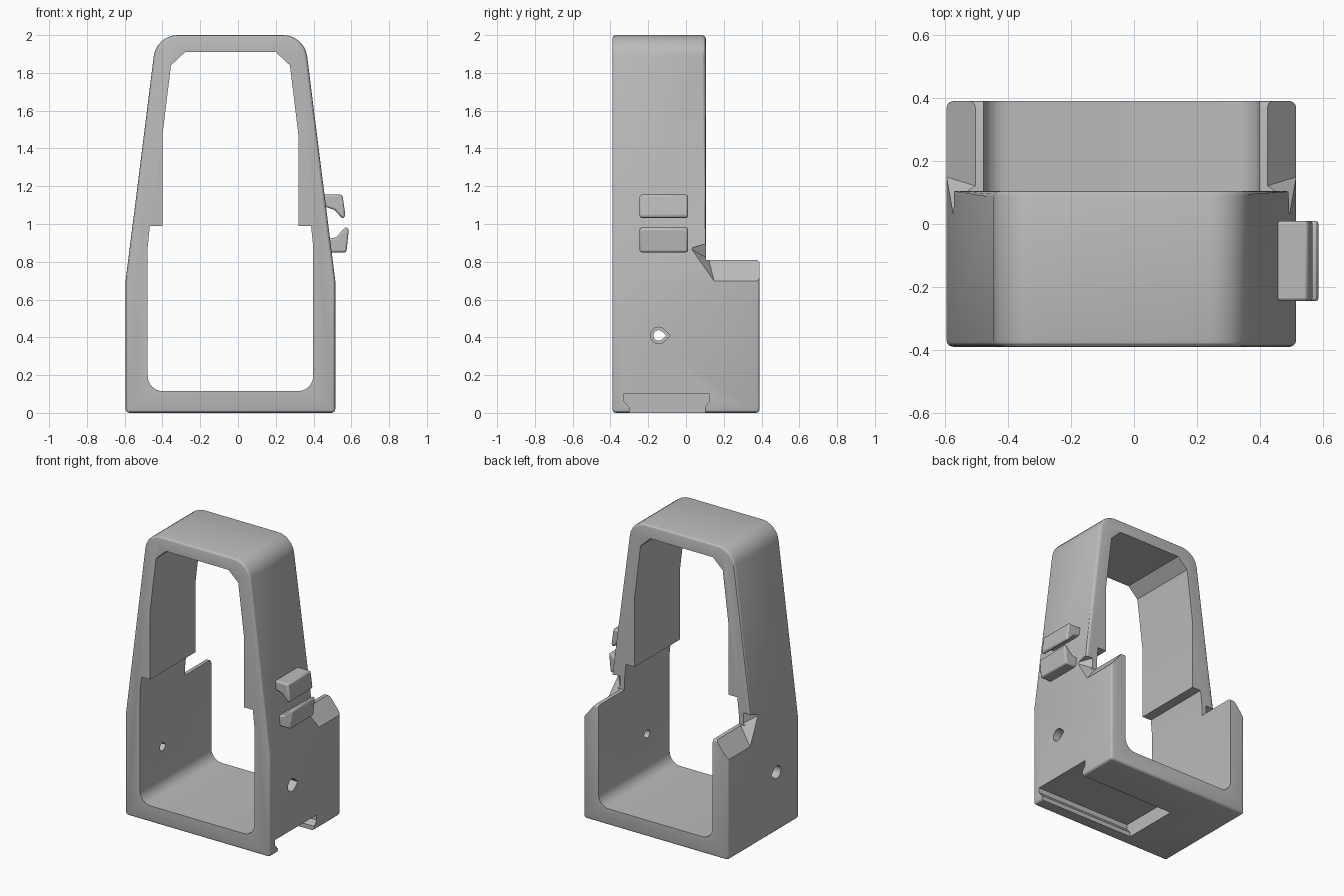
import bpy, bmesh
from mathutils import Vector
from math import cos, sin, pi

cube = bpy.data.objects.get("Cube")
if cube:
    bpy.data.objects.remove(cube, do_unlink=True)

grey = bpy.data.materials.new("plain grey")
grey.use_nodes = True
COLOUR = (0.5, 0.5, 0.5, 1)
grey.diffuse_color = COLOUR
grey.node_tree.nodes["Principled BSDF"].inputs["Base Color"].default_value = COLOUR

CX = -0.04                      # centre line of the frame
FRONT, MID, BACK = -0.39, 0.105, 0.39
SHELF = 0.81                    # top of the rear half


def make(name, bm):
    bmesh.ops.recalc_face_normals(bm, faces=bm.faces)
    mesh = bpy.data.meshes.new(name)
    bm.to_mesh(mesh)
    bm.free()
    mesh.materials.append(grey)
    obj = bpy.data.objects.new(name, mesh)
    bpy.context.collection.objects.link(obj)
    return obj


def prism(name, profile, lo, hi, axis="y"):
    """Extrude an (x, z) profile along y, or a (y, z) profile along x."""
    bm = bmesh.new()
    place = (lambda p, d: (p[0], d, p[1])) if axis == "y" else (lambda p, d: (d, p[0], p[1]))
    face = bm.faces.new([bm.verts.new(place(p, lo)) for p in profile])
    new = bmesh.ops.extrude_face_region(bm, geom=[face])["geom"]
    shift = Vector(place((0, 0), hi - lo))
    bmesh.ops.translate(bm, vec=shift, verts=[v for v in new if isinstance(v, bmesh.types.BMVert)])
    return make(name, bm)


def rounded(points, radii, steps=6):
    """Replace each corner that has a radius with a smooth curve."""
    out = []
    for i, (p, r) in enumerate(zip(points, radii)):
        p = Vector(p)
        if not r:
            out.append(p)
            continue
        a = p + (Vector(points[i - 1]) - p).normalized() * r
        b = p + (Vector(points[(i + 1) % len(points)]) - p).normalized() * r
        for k in range(steps + 1):
            # quarter ellipse between the two tangent points
            t = k / steps * pi / 2
            out.append(p + (a - p) * (1 - sin(t)) + (b - p) * (1 - cos(t)))
    return out


def mirrored(half):
    """Complete a right-hand half profile about the centre line."""
    right = [(CX + x, z) for x, z in half]
    return right + [(CX - x, z) for x, z in reversed(half)]


def cut(obj, cutter):
    mod = obj.modifiers.new("cut", "BOOLEAN")
    mod.operation, mod.solver, mod.object = "DIFFERENCE", "EXACT", cutter
    bpy.ops.object.select_all(action="DESELECT")
    bpy.context.view_layer.objects.active = obj
    obj.select_set(True)
    bpy.ops.object.modifier_apply(modifier=mod.name)
    bpy.data.objects.remove(cutter, do_unlink=True)


def smooth(obj):
    bpy.ops.object.select_all(action="DESELECT")
    bpy.context.view_layer.objects.active = obj
    obj.select_set(True)
    bpy.ops.object.shade_smooth_by_angle(angle=0.5)


# Outer block of the frame, with the upper rear removed
outer_half = [(0.555, 0), (0.555, 0.7), (0.392, 2)]
outer = rounded(mirrored(outer_half), [0, 0, 0.11, 0.11, 0, 0])
frame = prism("frame", outer, FRONT, BACK)
step = [(-1, SHELF), (1, SHELF), (1, 3), (-1, 3)]
cut(frame, prism("step_cutter", step, MID, 1))

# Soften the outer rims
bm = bmesh.new()
bm.from_mesh(frame.data)
rims = []
for e in bm.edges:
    a, b = (v.co for v in e.verts)
    flat = abs(a.y - b.y) < 0.001
    on_floor = max(a.z, b.z) < 0.001
    if (flat or on_floor) and e.is_convex and e.calc_face_angle(0) > 1:
        rims.append(e)
bmesh.ops.bevel(bm, geom=rims, offset=0.02, segments=3, profile=0.5, affect="EDGES")
bm.to_mesh(frame.data)
bm.free()

# Opening through the frame, with a ledge on each side
inner_half = [(0.438, 0.115), (0.438, 0.88), (0.427, 0.99), (0.36, 0.99),
              (0.36, 1.47), (0.315, 1.84), (0.24, 1.91)]
opening = rounded(mirrored(inner_half), [0.08] + [0] * 12 + [0.08])
cut(frame, prism("opening_cutter", opening, -1, 1))

# Sloped shoulders on the rear walls
shoulder = [(0.557, 0.15, 0.695), (0.545, 0.02, 0.87), (0.475, 0.107, 0.87),
            (0.557, 0.45, 0.695), (0.46, 0.45, 0.815), (0.46, 0.12, 0.815),
            (0.7, 0.02, 0.87), (0.7, 0.45, 0.9), (0.7, 0.45, 0.695),
            (0.7, 0.15, 0.695), (0.46, 0.45, 0.9), (0.46, 0.12, 0.9)]
for side in (1, -1):
    bm = bmesh.new()
    for x, y, z in shoulder:
        bm.verts.new((CX + side * x, y, z))
    bmesh.ops.convex_hull(bm, input=bm.verts[:])
    cut(frame, make("shoulder_cutter", bm))


# Teardrop screw holes, wider on the outside
def teardrop(r):
    arc = [pi / 4 + k * pi / 8 for k in range(13)]
    ring = [(-0.145 + r * cos(a), 0.41 + r * sin(a)) for a in arc]
    return ring + [(-0.145 + r * 1.42, 0.41)]


cut(frame, prism("hole_cutter", teardrop(0.028), -1, 1, "x"))
for side in (1, -1):
    ends = sorted((CX + side * 0.5, CX + side * 0.7))
    cut(frame, prism("recess_cutter", teardrop(0.044), *ends, "x"))

# Dovetail slot under the base, open on one side
slot = [(-0.3, -0.1), (0.1, -0.1), (0.1, 0.03), (0.125, 0.065),
        (0.125, 0.1), (-0.33, 0.1), (-0.33, 0.065), (-0.3, 0.03)]
cut(frame, prism("slot_cutter", slot, -0.22, 1, "x"))
smooth(frame)

# Pair of hooked clips on one side
clips = {
    "upper_clip": [(0.44, 1.155), (0.553, 1.155), (0.569, 1.04),
                   (0.553, 1.028), (0.51, 1.075), (0.45, 1.095)],
    "lower_clip": [(0.46, 0.85), (0.574, 0.85), (0.587, 0.975),
                   (0.57, 0.985), (0.52, 0.93), (0.46, 0.915)],
}
for name, profile in clips.items():
    clip = prism(name, profile, -0.245, 0.01)
    bevel = clip.modifiers.new("soft_edges", "BEVEL")
    bevel.width, bevel.segments = 0.01, 2
    smooth(clip)
